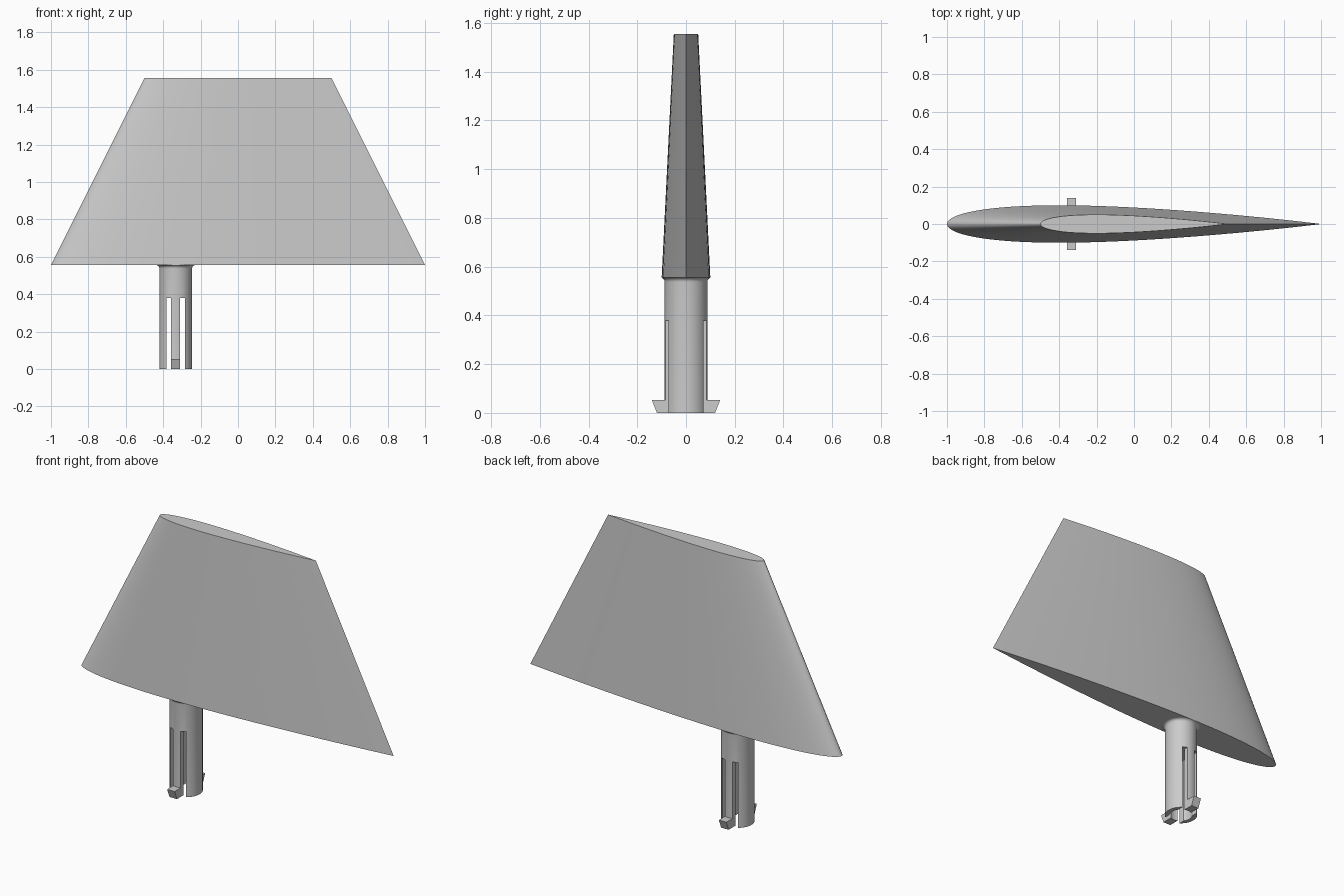
import bpy, bmesh, math

cube = bpy.data.objects.get("Cube")
if cube:
    bpy.data.objects.remove(cube, do_unlink=True)

grey = bpy.data.materials.new("plain grey")
grey.use_nodes = True
GREY = (0.6, 0.6, 0.6, 1)
grey.diffuse_color = GREY
grey.node_tree.nodes["Principled BSDF"].inputs["Base Color"].default_value = GREY

BASE, TOP = 0.555, 1.555      # fin root and tip heights
PX = -0.333                   # post axis
R, BORE, SLOT_TOP = 0.0875, 0.062, 0.38


def make(name, bm, smooth=True):
    bmesh.ops.recalc_face_normals(bm, faces=bm.faces[:])
    mesh = bpy.data.meshes.new(name)
    bm.to_mesh(mesh)
    bm.free()
    ob = bpy.data.objects.new(name, mesh)
    bpy.context.collection.objects.link(ob)
    mesh.materials.append(grey)
    if smooth:
        shade(ob)
    return ob


def activate(ob):
    bpy.ops.object.select_all(action='DESELECT')
    ob.select_set(True)
    bpy.context.view_layer.objects.active = ob


def shade(ob):
    activate(ob)
    bpy.ops.object.shade_smooth_by_angle(angle=math.radians(30))


def loft(bm, rings, cap=True):
    """Bridge equal-length closed rings of coordinates."""
    rows = [[bm.verts.new(p) for p in ring] for ring in rings]
    n = len(rows[0])
    for a, b in zip(rows, rows[1:]):
        for i in range(n):
            j = (i + 1) % n
            bm.faces.new((a[i], a[j], b[j], b[i]))
    if cap:
        bm.faces.new(rows[0])
        bm.faces.new(rows[-1])


def box(name, x, y, z, smooth=False):
    """Box from three (low, high) ranges."""
    bm = bmesh.new()
    loft(bm, [[(x[0], y[0], h), (x[1], y[0], h), (x[1], y[1], h), (x[0], y[1], h)] for h in z])
    return make(name, bm, smooth)


# Fin: symmetric aerofoil tapering from root to tip
def half_thickness(t):
    return 0.5 * (0.2969 * math.sqrt(t) - 0.126 * t - 0.3516 * t**2
                  + 0.2843 * t**3 - 0.1036 * t**4)


def aerofoil(chord, z, n=40):
    ts = [(1 - math.cos(math.pi * i / n)) / 2 for i in range(n + 1)]
    upper = [(t, half_thickness(t)) for t in ts]
    lower = [(t, -y) for t, y in upper[-2:0:-1]]
    return [((t - 0.5) * chord, y * chord, z) for t, y in upper + lower]


bm = bmesh.new()
loft(bm, [aerofoil(2, BASE), aerofoil(1, TOP)])
make("fin", bm)

# Post: hollow round shaft with a small fillet under the fin
def circle(r, z, n=64):
    return [(PX + r * math.cos(2 * math.pi * i / n),
             max(-0.099, min(0.099, r * math.sin(2 * math.pi * i / n))), z) for i in range(n)]


FILLET = 0.018
rings = [circle(BORE, SLOT_TOP), circle(BORE, 0), circle(R, 0)]
for k in range(7):
    a = k / 6 * math.pi / 2
    rings.append(circle(R + FILLET * (1 - math.cos(a)), BASE - FILLET + FILLET * math.sin(a)))
bm = bmesh.new()
loft(bm, rings)
post = make("post", bm, False)

# Slots cut through the post on both sides of the spring tongues
for side in (-1, 1):
    xs = sorted((PX + side * 0.024, PX + side * 0.05))
    cutter = box("slot_cutter", xs, (-0.2, 0.2), (-0.1, SLOT_TOP))
    cutter.hide_render = True
    mod = post.modifiers.new("slot", 'BOOLEAN')
    mod.operation, mod.solver, mod.object = 'DIFFERENCE', 'EXACT', cutter
    activate(post)
    bpy.ops.object.modifier_apply(modifier=mod.name)
    bpy.data.objects.remove(cutter, do_unlink=True)
shade(post)

# Snap hooks at the foot of the front and back tongues
for name, s in (("front_hook", -1), ("back_hook", 1)):
    bm = bmesh.new()
    loft(bm, [[(PX + dx, s * y, z) for y, z in
               ((0.075, 0), (0.119, 0), (0.14, 0.052), (0.075, 0.052))]
              for dx in (-0.024, 0.024)])
    make(name, bm, False)
